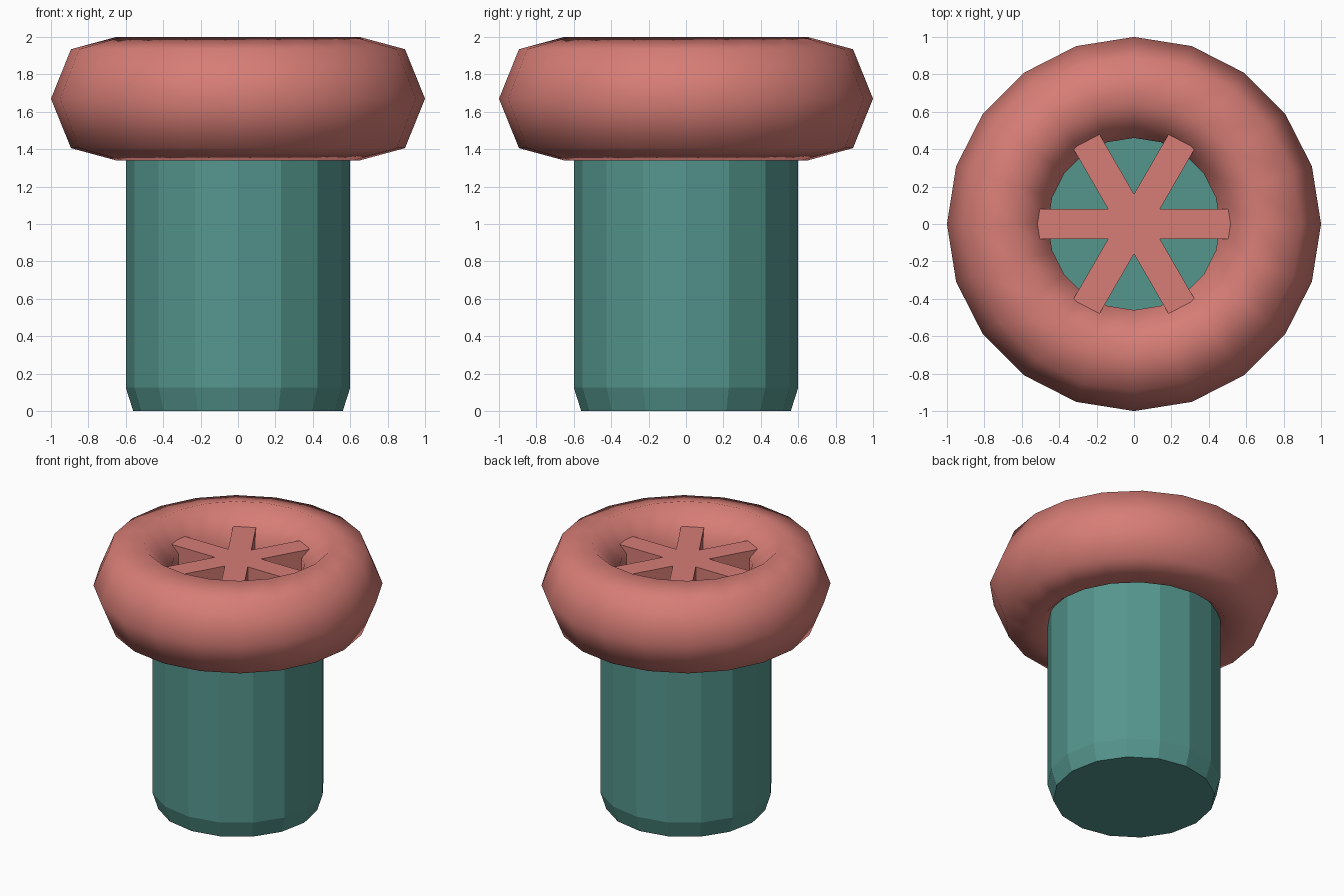
import bpy, bmesh, math

if "Cube" in bpy.data.objects:
    bpy.data.objects.remove(bpy.data.objects["Cube"])

def material(name, rgb):
    m = bpy.data.materials.new(name)
    m.diffuse_color = (*rgb, 1.0)
    m.use_nodes = True
    m.node_tree.nodes["Principled BSDF"].inputs["Base Color"].default_value = m.diffuse_color
    return m

RED = material("coral_red", (0.68, 0.205, 0.18))
TEAL = material("teal", (0.09, 0.305, 0.27))

def add_object(name, bm, mat, smooth=False):
    bmesh.ops.recalc_face_normals(bm, faces=bm.faces[:])
    mesh = bpy.data.meshes.new(name)
    bm.to_mesh(mesh)
    bm.free()
    mesh.materials.append(mat)
    for p in mesh.polygons:
        p.use_smooth = smooth
    ob = bpy.data.objects.new(name, mesh)
    bpy.context.collection.objects.link(ob)
    return ob

def lathe(name, profile, sides, mat, closed=False, smooth=False):
    """Revolve (radius, z) points; closed loops a ring, open gets end caps."""
    bm = bmesh.new()
    rings = []
    for r, z in profile:
        angles = [2 * math.pi * i / sides for i in range(sides)]
        rings.append([bm.verts.new((r * math.cos(a), r * math.sin(a), z)) for a in angles])
    pairs = list(zip(rings, rings[1:]))
    if closed:
        pairs.append((rings[-1], rings[0]))
    else:
        bm.faces.new(rings[0])
        bm.faces.new(rings[-1])
    for a, b in pairs:
        for i in range(sides):
            j = (i + 1) % sides
            bm.faces.new((a[i], a[j], b[j], b[i]))
    return add_object(name, bm, mat, smooth)

# Shaft: 16-sided post with a chamfered foot
lathe("shaft", [(0.56, 0.0), (0.6, 0.125), (0.6, 1.42)], 16, TEAL)

# Rim: smooth ring, 20 sides round, 7-sided tube stretched in height
tube = []
for k in range(7):
    t = 2 * math.pi * k / 7
    tube.append((0.716 + 0.284 * math.cos(t), 1.67 + 0.338 * math.sin(t)))
lathe("rim", tube, 20, RED, closed=True, smooth=True)

# Spokes: six-armed star, ends sunk into the rim
HALF, REACH, BOTTOM, TOP = 0.08, 0.58, 1.415, 1.87
bm = bmesh.new()
outline = []
for k in range(6):
    a = math.radians(60 * k)
    c, s = math.cos(a), math.sin(a)
    for u, v in ((REACH, -HALF), (REACH, HALF), (HALF / math.tan(math.radians(30)), HALF)):
        outline.append(bm.verts.new((u * c - v * s, u * s + v * c, BOTTOM)))
base = bm.faces.new(outline)
up = bmesh.ops.extrude_face_region(bm, geom=[base], use_keep_orig=True)
top = [g for g in up["geom"] if isinstance(g, bmesh.types.BMVert)]
bmesh.ops.translate(bm, verts=top, vec=(0, 0, TOP - BOTTOM))
add_object("spokes", bm, RED)
